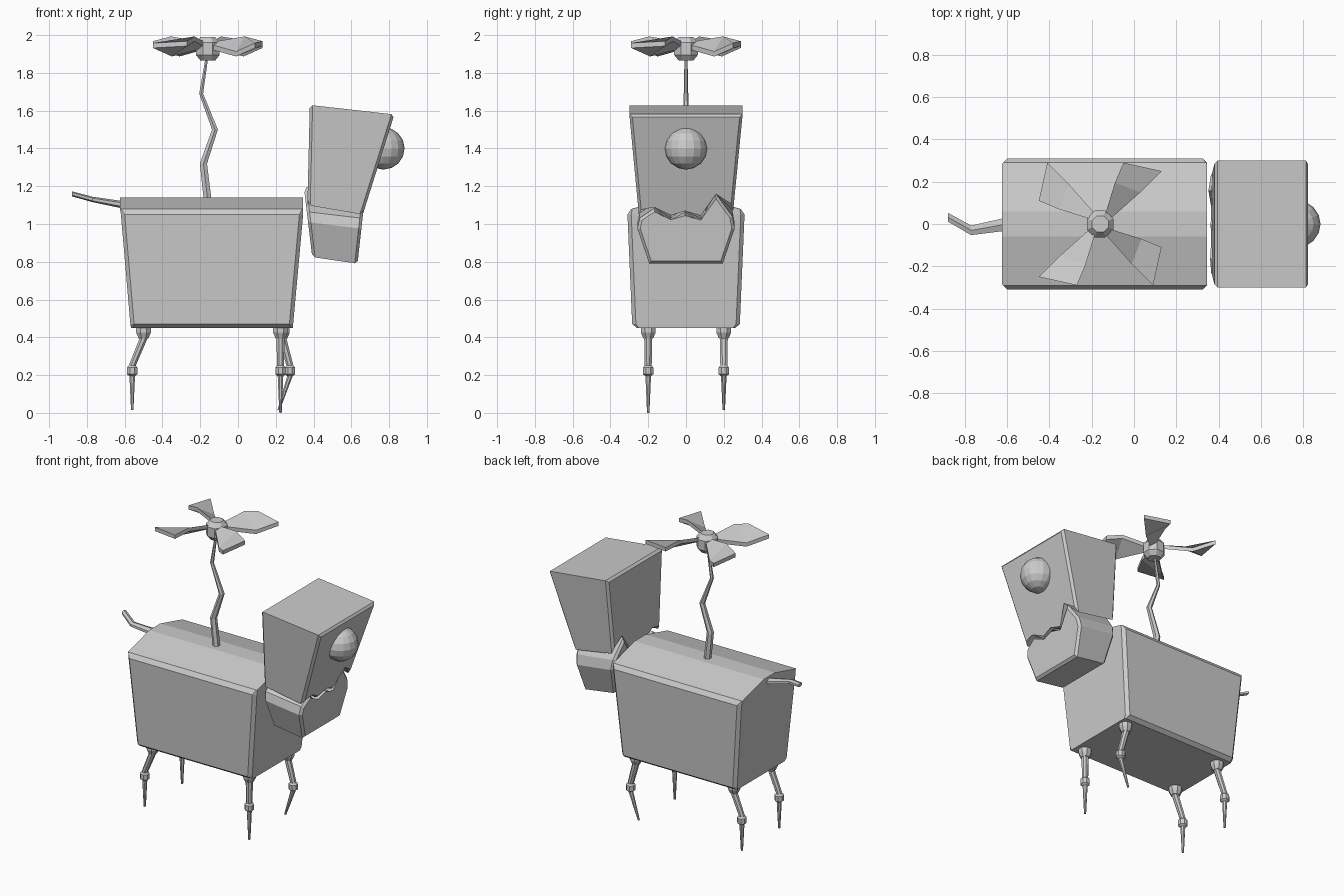
import bpy, bmesh, math
from mathutils import Matrix, Vector

if "Cube" in bpy.data.objects:
    bpy.data.objects.remove(bpy.data.objects["Cube"])

gray = bpy.data.materials.new("plain gray")
gray.diffuse_color = (0.6, 0.6, 0.6, 1)
gray.use_nodes = True
gray.node_tree.nodes["Principled BSDF"].inputs["Base Color"].default_value = gray.diffuse_color


def finish(name, bm):
    bmesh.ops.recalc_face_normals(bm, faces=bm.faces)
    me = bpy.data.meshes.new(name)
    bm.to_mesh(me)
    bm.free()
    me.materials.append(gray)
    ob = bpy.data.objects.new(name, me)
    bpy.context.collection.objects.link(ob)
    return ob


def loft(name, rings, bevel_caps=0):
    """Skin equal-length rings of points and cap both ends."""
    bm = bmesh.new()
    vs = [[bm.verts.new(p) for p in r] for r in rings]
    n = len(vs[0])
    for a, b in zip(vs, vs[1:]):
        for i in range(n):
            j = (i + 1) % n
            bm.faces.new((a[i], a[j], b[j], b[i]))
    caps = [bm.faces.new(vs[0]), bm.faces.new(vs[-1])]
    if bevel_caps:
        edges = list({e for f in caps for e in f.edges})
        bmesh.ops.bevel(bm, geom=edges, offset=bevel_caps, segments=1,
                        affect='EDGES', clamp_overlap=True)
    return finish(name, bm)


def circle(c, r, n=8, axis='z', squash=1.0):
    """Ring of n points around c, lying across the given axis."""
    out = []
    for i in range(n):
        t = 2 * math.pi * (i + 0.5) / n
        u, v = r * math.cos(t), r * squash * math.sin(t)
        out.append(Vector(c) + Vector((u, v, 0) if axis == 'z' else (0, u, v)))
    return out


# Body: tapered box with chamfered corners and a ridged back
def box_ring(z, x0, x1, h, cx, cy):
    right = [(x1 - cx, -h), (x1, -h + cy), (x1, h - cy), (x1 - cx, h)]
    left = [(x0 + cx, h), (x0, h - cy), (x0, -h + cy), (x0 + cx, -h)]
    return [(x, y, z) for x, y in right + left]


loft("body", [
    box_ring(0.45, -0.565, 0.29, 0.26, 0.01, 0.01),
    box_ring(0.47, -0.57, 0.292, 0.285, 0.02, 0.02),
    box_ring(1.05, -0.62, 0.345, 0.31, 0.02, 0.02),
    box_ring(1.08, -0.625, 0.345, 0.29, 0.005, 0.005),
    box_ring(1.14, -0.625, 0.345, 0.06, 0.002, 0.002)])

# Head and jaw share one jagged mouth line, raised towards the back
TEETH = [(-0.165, 1.095), (-0.08, 1.015), (-0.005, 1.075),
         (0.085, 1.01), (0.155, 1.175)]


def slab(name, outline, back, front, rise):
    """Sweep a y-z outline between two sloping planes x = a + b * (z - 1)."""
    rings = []
    for (a, b), dz in ((back, rise), (front, 0)):
        rings.append([(a + b * (z + dz - 1), y, z + dz) for y, z in outline])
    return loft(name, rings, 0.015)


slab("head", [(-0.30, 1.58), (-0.25, 1.05)]
     + [(y, z + 0.012) for y, z in TEETH] + [(0.25, 1.07), (0.30, 1.58)],
     (0.365, 0.024), (0.645, 0.315), 0.05)
slab("jaw", [(-0.195, 0.79), (-0.258, 0.975), (-0.245, 1.03)]
     + [(y, z - 0.012) for y, z in TEETH]
     + [(0.245, 1.04), (0.258, 0.975), (0.195, 0.79)],
     (0.372, -0.12), (0.656, 0.11), 0.035)

# Eye
bm = bmesh.new()
bmesh.ops.create_uvsphere(bm, u_segments=16, v_segments=8, radius=0.112,
                          matrix=Matrix.Translation((0.77, 0, 1.40)))
finish("eye", bm)

# Crooked stalk and rotor hub
HUB = Vector((-0.16, 0, 0))
loft("stalk", [circle((x, 0, z), r, 6) for x, z, r in (
    (-0.16, 1.12, 0.024), (-0.183, 1.32, 0.022), (-0.122, 1.50, 0.018),
    (-0.195, 1.69, 0.012), (-0.165, 1.88, 0.008))])
loft("hub", [circle(HUB + Vector((0, 0, z)), r) for z, r in (
    (1.865, 0.042), (1.895, 0.068), (1.96, 0.068), (1.99, 0.042))])

# Four twisted rotor blades: (edge a, edge b) at root, middle and tip
SECTIONS = [((0.05, 0.025, 1.935), (0.025, 0.05, 1.955)),
            ((0.19, 0.15, 1.90), (0.07, 0.195, 1.98)),
            ((0.29, 0.25, 1.945), (0.11, 0.29, 1.955))]
for k in range(4):
    turn = Matrix.Rotation(k * math.pi / 2, 3, 'Z')
    t = Vector((0, 0, 0.013))
    rings = []
    for a, b in SECTIONS:
        a, b = turn @ Vector(a) + HUB, turn @ Vector(b) + HUB
        rings.append([a - t, b - t, b + t, a + t])
    loft("rotor_blade", rings)

# Tail
loft("tail", [circle(c, r, 6, 'x', 0.55) for c, r in (
    ((-0.60, 0, 1.10), 0.036), ((-0.77, -0.03, 1.13), 0.026),
    ((-0.88, 0.032, 1.16), 0.024))])

# Legs: hip, knee and foot x, side y, foot height
for hip, knee, foot, y, z0 in ((-0.50, -0.56, -0.56, -0.2, 0.015),
                               (-0.50, -0.56, -0.56, 0.2, 0.015),
                               (0.225, 0.225, 0.225, -0.2, 0.0),
                               (0.235, 0.275, 0.215, 0.2, 0.015)):
    profile = [(0.46, hip, 0.042), (0.425, hip, 0.042), (0.395, hip, 0.028),
               (0.395, hip, 0.023), (0.25, knee, 0.02), (0.24, knee, 0.03),
               (0.205, knee, 0.03), (0.195, knee, 0.016), (z0, foot, 0.007)]
    loft("leg", [circle((x, y, z), r) for z, x, r in profile])
